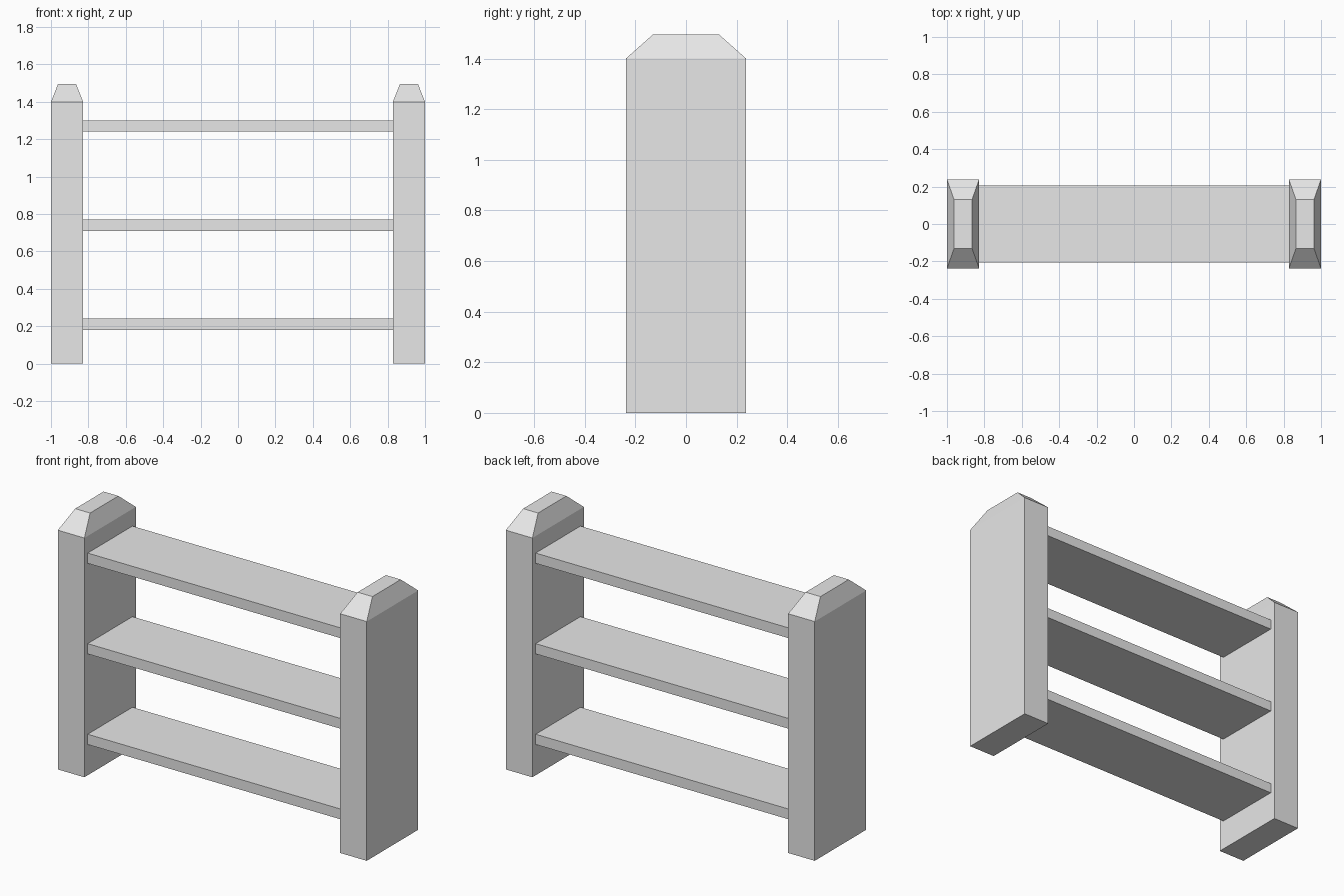
import bpy
import bmesh

cube = bpy.data.objects.get("Cube")
if cube:
    bpy.data.objects.remove(cube, do_unlink=True)

grey = bpy.data.materials.new("plain_grey")
grey.use_nodes = True
grey.diffuse_color = (0.8, 0.8, 0.8, 1)
grey.node_tree.nodes["Principled BSDF"].inputs["Base Color"].default_value = (0.8, 0.8, 0.8, 1)


def box(name, center, size, cap=None):
    """Box with an optional tapered cap: (height, x scale, y scale)."""
    bm = bmesh.new()
    bmesh.ops.create_cube(bm, size=1)
    for v in bm.verts:
        v.co = [c * s for c, s in zip(v.co, size)]
    if cap:
        top = max(bm.faces, key=lambda f: f.calc_center_median().z)
        tip = bmesh.ops.extrude_discrete_faces(bm, faces=[top])["faces"][0]
        height, sx, sy = cap
        for v in tip.verts:
            v.co.x *= sx
            v.co.y *= sy
            v.co.z += height
    mesh = bpy.data.meshes.new(name)
    bm.to_mesh(mesh)
    bm.free()
    mesh.materials.append(grey)
    obj = bpy.data.objects.new(name, mesh)
    obj.location = center
    bpy.context.collection.objects.link(obj)
    return obj


# End posts with tapered caps
POST_W, POST_D, POST_H = 0.172, 0.476, 1.4
for side, sign in (("left", 1), ("right", -1)):
    box(side + "_post", (sign * (1 - POST_W / 2), 0, POST_H / 2),
        (POST_W, POST_D, POST_H), cap=(0.095, 0.56, 0.55))

# Shelves spanning between the posts
for i, name in enumerate(("bottom", "middle", "top")):
    box(name + "_shelf", (0, 0, 0.21 + i * 0.53),
        (2 - 2 * POST_W, 0.414, 0.06))
